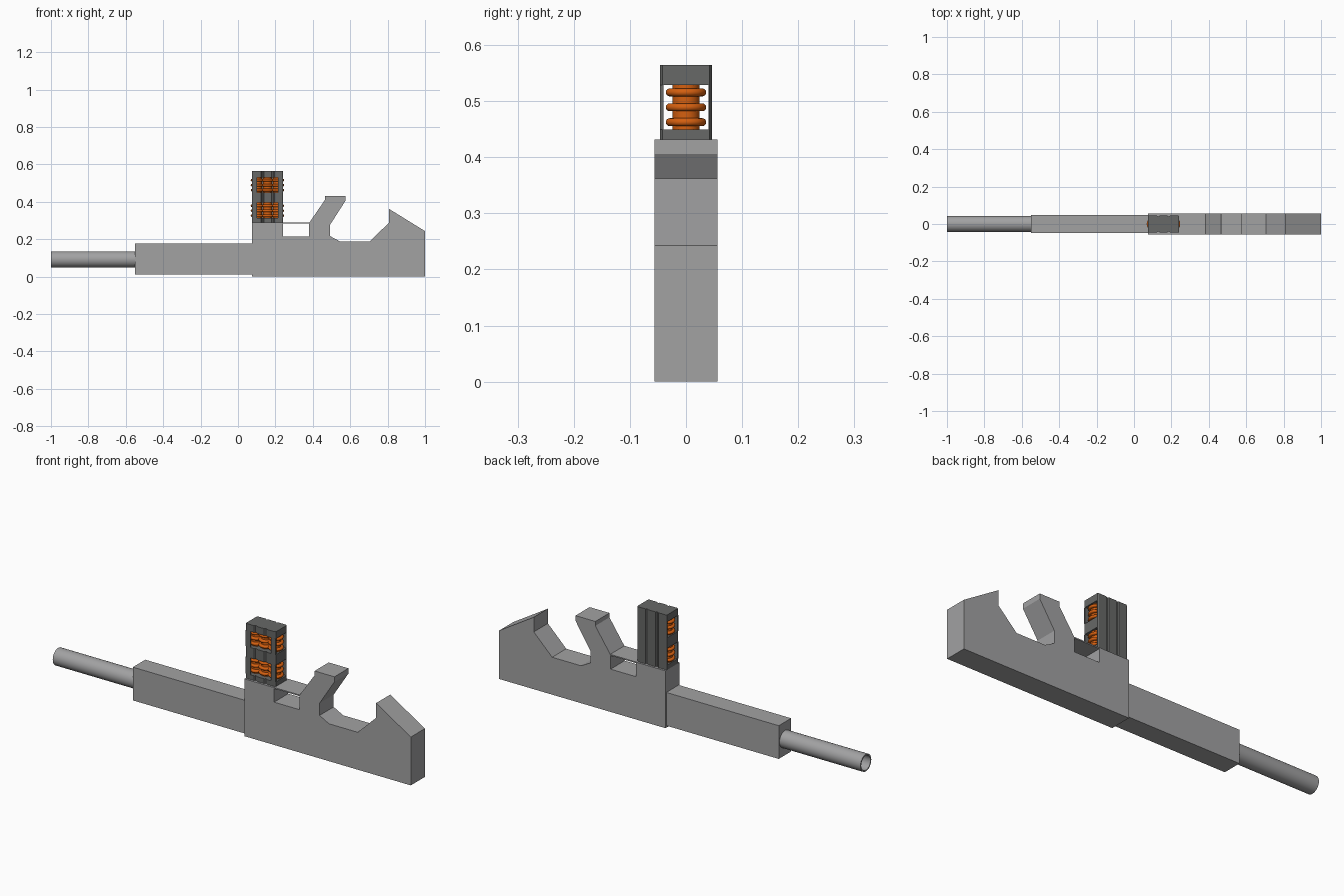
import bpy, bmesh, math
from mathutils import Matrix

if "Cube" in bpy.data.objects:
    bpy.data.objects.remove(bpy.data.objects["Cube"])


def material(name, rgb):
    m = bpy.data.materials.new(name)
    m.diffuse_color = (*rgb, 1)
    m.use_nodes = True
    m.node_tree.nodes["Principled BSDF"].inputs["Base Color"].default_value = m.diffuse_color
    return m


GREY = material("mid grey", (0.36, 0.36, 0.365))
DARK = material("dark grey", (0.135, 0.138, 0.135))
ORANGE = material("orange", (0.66, 0.115, 0.005))


def finish(name, bm, mat, smooth=False):
    bmesh.ops.recalc_face_normals(bm, faces=bm.faces)
    me = bpy.data.meshes.new(name)
    bm.to_mesh(me)
    bm.free()
    me.materials.append(mat)
    ob = bpy.data.objects.new(name, me)
    bpy.context.collection.objects.link(ob)
    if smooth:
        bpy.ops.object.select_all(action='DESELECT')
        ob.select_set(True)
        bpy.context.view_layer.objects.active = ob
        bpy.ops.object.shade_smooth_by_angle(angle=math.radians(40))
    return ob


def prism(bm, points, shift):
    """Extrude a closed 3D outline along a vector."""
    face = bm.faces.new([bm.verts.new(p) for p in points])
    ext = bmesh.ops.extrude_face_region(bm, geom=[face])
    verts = [g for g in ext["geom"] if isinstance(g, bmesh.types.BMVert)]
    bmesh.ops.translate(bm, verts=verts, vec=shift)


def box(bm, x0, x1, y0, y1, z0, z1):
    prism(bm, [(x0, y0, z0), (x1, y0, z0), (x1, y1, z0), (x0, y1, z0)], (0, 0, z1 - z0))


def lathe(bm, profile, matrix, segments=32, closed=False):
    """Revolve (radius, height) points about the local z axis."""
    vs = [bm.verts.new((r, 0, h)) for r, h in profile]
    pairs = list(zip(vs, vs[1:])) + ([(vs[-1], vs[0])] if closed else [])
    geom = vs + [bm.edges.new(p) for p in pairs]
    bmesh.ops.spin(bm, geom=geom, cent=(0, 0, 0), axis=(0, 0, 1),
                   angle=math.tau, steps=segments, use_merge=True)
    bmesh.ops.remove_doubles(bm, verts=bm.verts, dist=1e-5)
    bmesh.ops.transform(bm, matrix=matrix, verts=bm.verts)


# Body with hook and raised rear end
W = 0.056
profile = [(0.075, 0), (1, 0), (1, 0.243), (0.807, 0.362), (0.807, 0.288), (0.705, 0.188),
           (0.545, 0.188), (0.493, 0.216), (0.493, 0.278), (0.575, 0.406), (0.575, 0.432),
           (0.465, 0.432), (0.465, 0.41), (0.38, 0.286), (0.38, 0.215), (0.24, 0.215),
           (0.24, 0.288), (0.075, 0.288)]
bm = bmesh.new()
prism(bm, [(x, -W, z) for x, z in profile], (0, 2 * W, 0))
finish("body", bm, GREY)

# Thin plate bridging the gap in front of the hook
bm = bmesh.new()
box(bm, 0.235, 0.385, -W, W, 0.283, 0.289)
finish("bridge_plate", bm, GREY)

# Front block
bm = bmesh.new()
box(bm, -0.55, 0.08, -0.049, 0.049, 0.01, 0.177)
finish("front_block", bm, GREY)

# Hollow tube
bm = bmesh.new()
lathe(bm, [(0.043, -1), (0.043, -0.54), (0.037, -0.54), (0.037, -1)],
      Matrix.Translation((0, 0, 0.092)) @ Matrix.Rotation(math.pi / 2, 4, 'Y'), closed=True)
finish("barrel_tube", bm, GREY, True)

# Column housing: slabs with grooved sides, closed back wall, open front posts
X0, X1, Y, IN = 0.075, 0.241, 0.046, 0.040
edge = [(X0, IN + 0.002), (X0 + 0.006, Y)]
for gx in (0.130, 0.186):
    edge += [(gx - 0.008, Y), (gx - 0.003, IN + 0.001), (gx + 0.003, IN + 0.001), (gx + 0.008, Y)]
edge += [(X1 - 0.006, Y), (X1, IN + 0.002)]
slab = edge + [(x, -y) for x, y in reversed(edge)]
wall = edge + [(X1, IN), (X0, IN)]
bm = bmesh.new()
for z0, z1 in ((0.285, 0.312), (0.396, 0.449), (0.529, 0.564)):
    prism(bm, [(x, y, z0) for x, y in slab], (0, 0, z1 - z0))
for z0, z1 in ((0.312, 0.396), (0.449, 0.529)):
    prism(bm, [(x, y, z0) for x, y in wall], (0, 0, z1 - z0))
    box(bm, X0, 0.101, -Y, -IN, z0, z1)
    box(bm, 0.215, X1, -Y, -IN, z0, z1)
finish("column_housing", bm, DARK)

# Orange coils: three ringed cores in each of the two bays
for bay, z in (("lower", 0.312), ("upper", 0.449)):
    for i, x in enumerate((0.104, 0.158, 0.211)):
        prof = [(0.024, -0.004)]
        for c in (0.0135, 0.040, 0.0665):
            prof += [(0.024, c - 0.007)]
            prof += [(0.029 + 0.007 * math.cos(a), c + 0.007 * math.sin(a))
                     for a in (math.pi * (k / 8 - 0.5) for k in range(9))]
            prof += [(0.024, c + 0.007)]
        prof += [(0.024, 0.084)]
        bm = bmesh.new()
        lathe(bm, prof, Matrix.Translation((x, 0, z)))
        finish(f"{bay}_coil_{i + 1}", bm, ORANGE, True)
